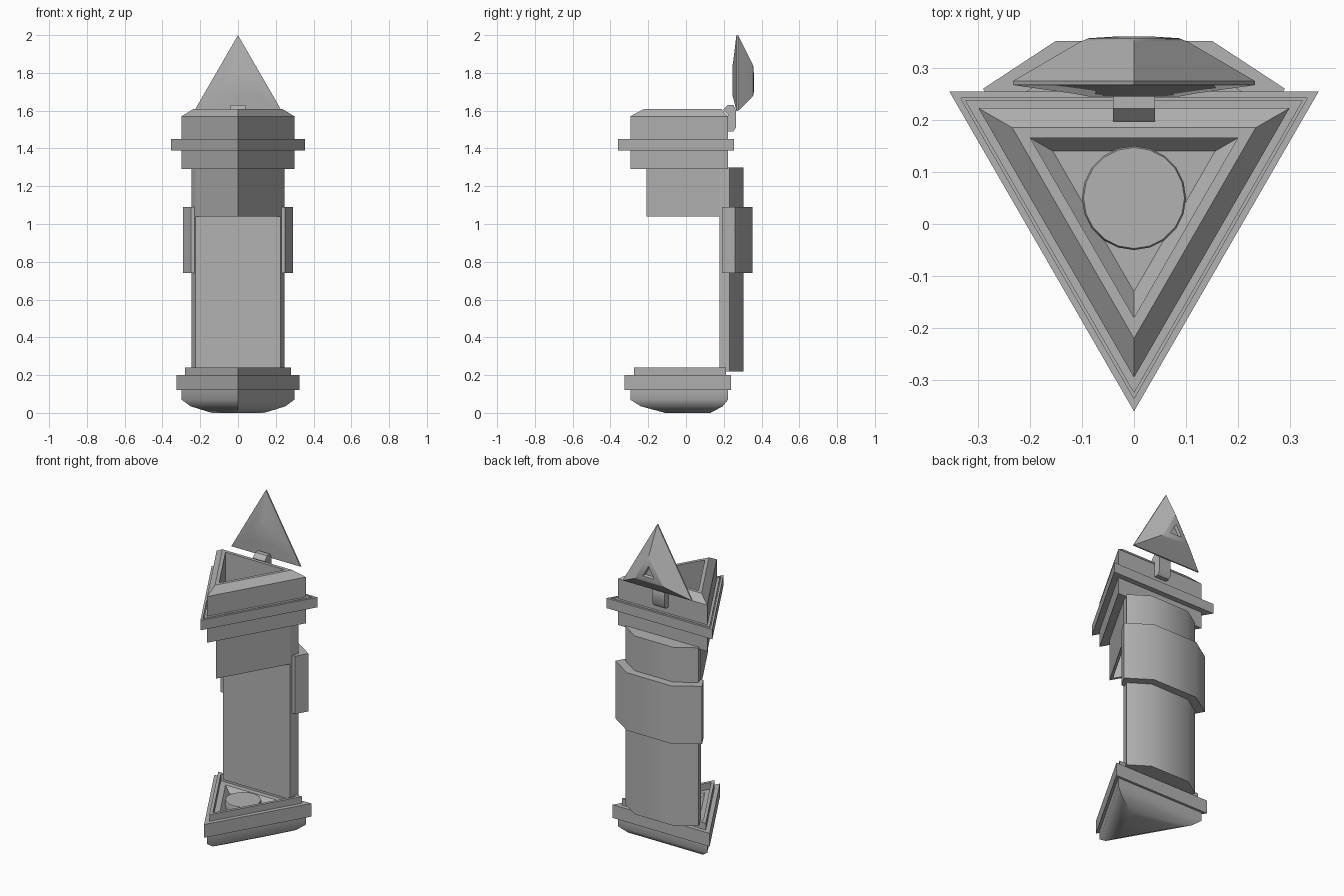
import bpy, bmesh, math
from mathutils import Matrix

cube = bpy.data.objects.get("Cube")
if cube:
    bpy.data.objects.remove(cube, do_unlink=True)

grey = bpy.data.materials.new("plain grey")
grey.diffuse_color = (0.45, 0.45, 0.45, 1)
grey.use_nodes = True
grey.node_tree.nodes["Principled BSDF"].inputs["Base Color"].default_value = (0.45, 0.45, 0.45, 1)

CENTRE_Y = 0.05  # shared centre of all the triangles


def finish(bm, name, matrix=Matrix()):
    bm.transform(matrix)
    bmesh.ops.recalc_face_normals(bm, faces=bm.faces)
    mesh = bpy.data.meshes.new(name)
    bm.to_mesh(mesh)
    bm.free()
    mesh.materials.append(grey)
    obj = bpy.data.objects.new(name, mesh)
    bpy.context.collection.objects.link(obj)
    bpy.ops.object.select_all(action='DESELECT')
    obj.select_set(True)
    bpy.context.view_layer.objects.active = obj
    bpy.ops.object.shade_smooth_by_angle(angle=math.radians(40))
    return obj


def turned(name, profile, sides=3, ring=False, matrix=Matrix.Translation((0, CENTRE_Y, 0))):
    """Sweep (radius, height) points round a polygon; ring joins last to first, else caps."""
    bm = bmesh.new()
    loops = []
    for r, h in profile:
        angles = [-math.pi / 2 + 2 * math.pi * i / sides for i in range(sides)]
        loops.append([bm.verts.new((r * math.cos(a), r * math.sin(a), h)) for a in angles])
    pairs = list(zip(loops, loops[1:]))
    if ring:
        pairs.append((loops[-1], loops[0]))
    else:
        bm.faces.new(loops[0])
        bm.faces.new(loops[-1])
    for a, b in pairs:
        for i in range(sides):
            j = (i + 1) % sides
            bm.faces.new((a[i], a[j], b[j], b[i]))
    return finish(bm, name, matrix)


def prism(name, points, low, high, matrix=Matrix()):
    """Extrude a flat outline from low to high."""
    bm = bmesh.new()
    face = bm.faces.new([bm.verts.new((x, y, low)) for x, y in points])
    out = bmesh.ops.extrude_face_region(bm, geom=[face])
    verts = [v for v in out["geom"] if isinstance(v, bmesh.types.BMVert)]
    bmesh.ops.translate(bm, verts=verts, vec=(0, 0, high - low))
    return finish(bm, name, matrix)


def mirrored(half):
    return half + [(-x, y) for x, y in reversed(half)]


# Triangular foot with its rim, step and sunken floor
turned("base", [(0.16, 0.0), (0.29, 0.035), (0.345, 0.07), (0.345, 0.12), (0.375, 0.12),
                (0.375, 0.2), (0.325, 0.2), (0.325, 0.24), (0.29, 0.24), (0.29, 0.2),
                (0.23, 0.2), (0.18, 0.17)])
turned("base_disc", [(0.1, 0.165), (0.1, 0.2), (0.097, 0.208)], sides=20)

# Hollow head with a bevelled top, and the neck hanging below it
turned("head", [(0.345, 1.29), (0.345, 1.57), (0.27, 1.61), (0.23, 1.61), (0.23, 1.29)], ring=True)
turned("neck", [(0.26, 1.04), (0.26, 1.30), (0.23, 1.30), (0.23, 1.04)], ring=True)

# Collar round the head with a fine groove in its top
turned("collar", [(0.34, 1.39), (0.41, 1.39), (0.41, 1.45), (0.385, 1.45),
                  (0.385, 1.44), (0.375, 1.44), (0.375, 1.45), (0.34, 1.45)], ring=True)

# Tall back panel and the grip band wrapped round it
prism("back_panel", mirrored([(0.225, 0.178), (0.245, 0.23), (0.13, 0.305)]), 0.22, 1.30)
prism("grip_band", mirrored([(0.25, 0.19), (0.29, 0.26), (0.15, 0.352)]), 0.74, 1.09)

# Hinge clip over the back edge of the head
side_to_world = Matrix(((0, 0, 1, 0), (1, 0, 0, 0), (0, 1, 0, 0), (0, 0, 0, 1)))
prism("hinge", [(0.222, 1.49), (0.25, 1.49), (0.265, 1.51), (0.265, 1.60), (0.25, 1.63),
                (0.222, 1.63), (0.197, 1.605), (0.222, 1.58)], -0.04, 0.04, side_to_world)

# Triangular lid standing open, with a raised front and a pitted back
lid_to_world = Matrix(((1, 0, 0, 0), (0, 0, 1, 0), (0, -1, 0, 1.732), (0, 0, 0, 1)))
turned("lid", [(0.1, 0.245), (0.13, 0.25), (0.268, 0.267), (0.268, 0.275), (0.12, 0.35),
               (0.1, 0.357), (0.045, 0.36), (0.035, 0.345)], matrix=lid_to_world)
